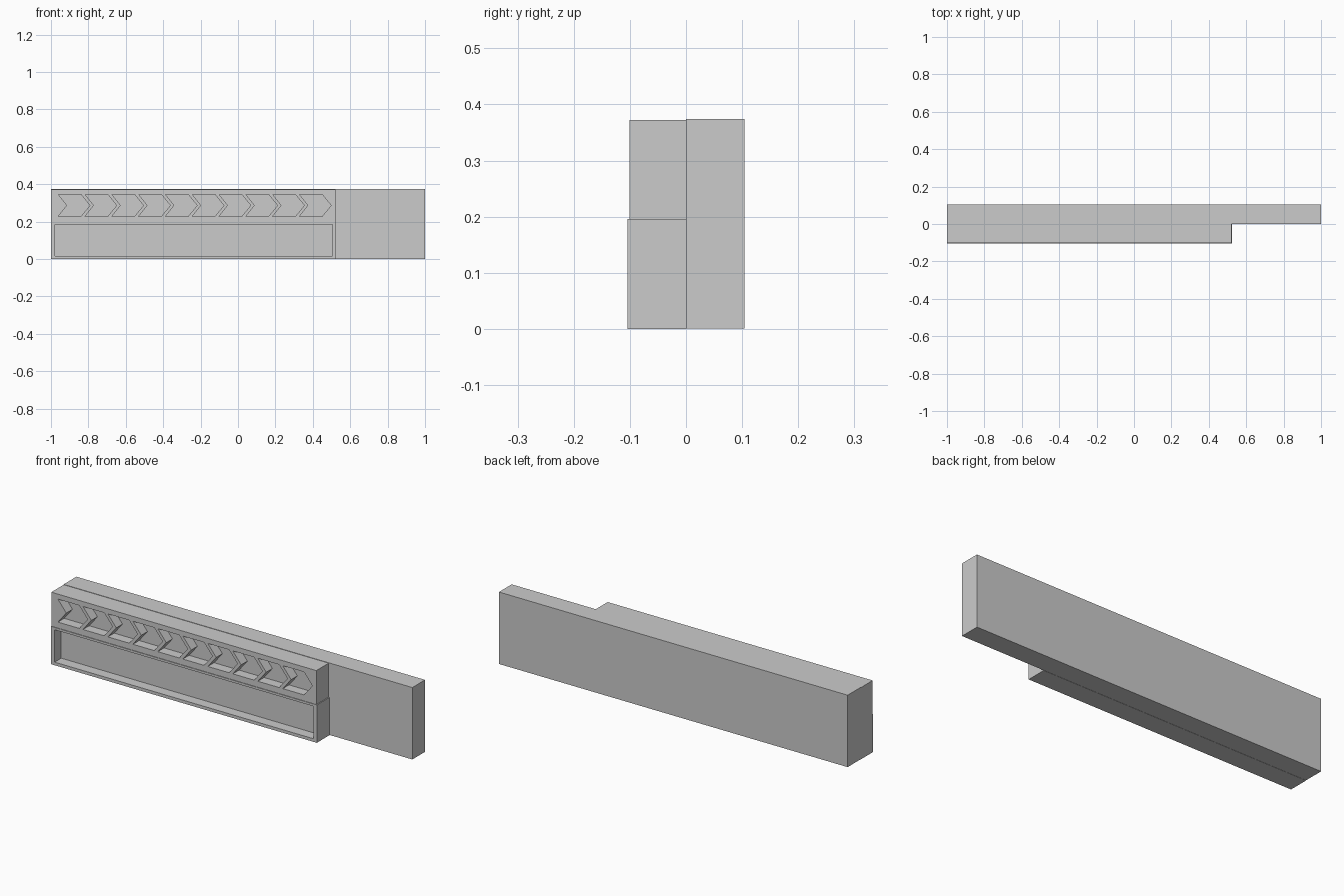
import bpy, bmesh

if "Cube" in bpy.data.objects:
    bpy.data.objects.remove(bpy.data.objects["Cube"])


def prism(name, outline, y0, y1):
    """Extrude an (x, z) outline from y0 to y1."""
    bm = bmesh.new()
    face = bm.faces.new([bm.verts.new((x, y0, z)) for x, z in outline])
    ext = bmesh.ops.extrude_face_region(bm, geom=[face])
    verts = [g for g in ext["geom"] if isinstance(g, bmesh.types.BMVert)]
    bmesh.ops.translate(bm, verts=verts, vec=(0, y1 - y0, 0))
    bmesh.ops.recalc_face_normals(bm, faces=bm.faces)
    mesh = bpy.data.meshes.new(name)
    bm.to_mesh(mesh)
    bm.free()
    obj = bpy.data.objects.new(name, mesh)
    bpy.context.collection.objects.link(obj)
    return obj


def rect(x0, x1, z0, z1):
    return [(x0, z0), (x1, z0), (x1, z1), (x0, z1)]


def carve(target, cutter):
    """Cut a recess into the target, then remove the cutter."""
    mod = target.modifiers.new("recess", 'BOOLEAN')
    mod.operation = 'DIFFERENCE'
    mod.solver = 'EXACT'
    mod.object = cutter
    bpy.context.view_layer.objects.active = target
    bpy.ops.object.modifier_apply(modifier=mod.name)
    bpy.data.objects.remove(cutter)


# Back slab
prism("back_slab", rect(-1, 1, 0.001, 0.374), 0, 0.104)

# Lower front panel with a long rectangular tray
lower = prism("lower_panel", rect(-1, 0.525, 0, 0.196), -0.104, 0)
carve(lower, prism("tray_cutter", rect(-0.979, 0.505, 0.016, 0.184), -0.2, -0.05))

# Upper front panel with a row of ten arrow-shaped recesses
upper = prism("upper_panel", rect(-1, 0.52, 0.196, 0.372), -0.101, 0)
COUNT, STEP = 10, 0.1433
Z0, Z1 = 0.227, 0.346
ZM = (Z0 + Z1) / 2
for i in range(COUNT):
    x = -0.962 + i * STEP
    arrow = [(x, Z0), (x + 0.122, Z0), (x + 0.170, ZM),
             (x + 0.122, Z1), (x, Z1), (x + 0.048, ZM)]
    carve(upper, prism("arrow_cutter", arrow, -0.2, -0.05))
